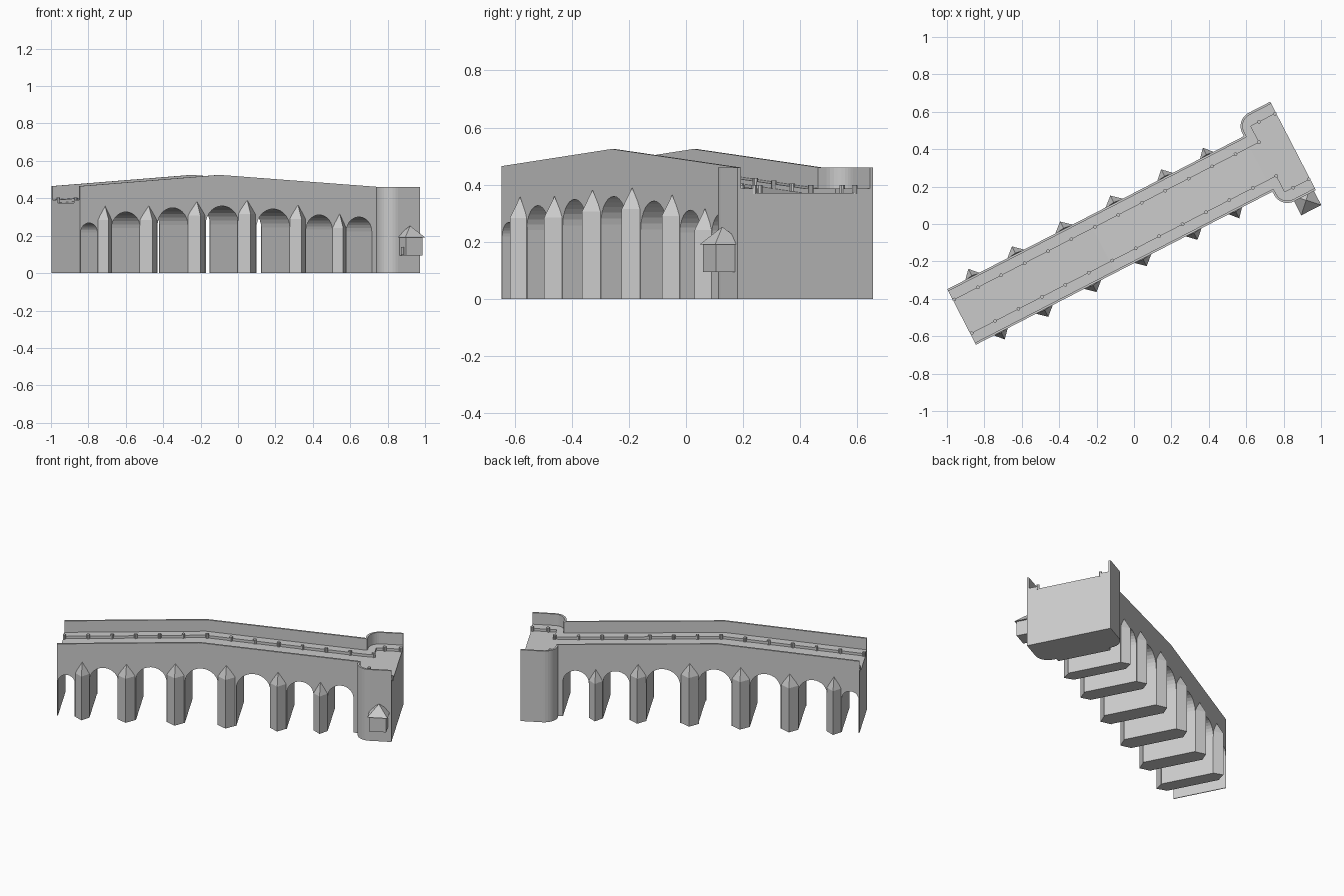
import bpy, bmesh, math
from mathutils import Vector

if "Cube" in bpy.data.objects:
    bpy.data.objects.remove(bpy.data.objects["Cube"])

ANG = math.radians(27.3)
U = Vector((math.cos(ANG), math.sin(ANG), 0))
V = Vector((-math.sin(ANG), math.cos(ANG), 0))
S0, PEAK, AB, S1 = -1.047, -0.207, 0.737, 0.947   # stations along the bridge
HW, AW = 0.167, 0.266                              # half widths: bridge, abutment
SPIRES = [(-0.897, .358), (-0.635, .36), (-0.345, .382),
          (-0.043, .39), (0.263, .365), (0.514, .317)]
ARCHES = [(-1.042, -.942, .268), (-.855, -.685, .327), (-.58, -.398, .349),
          (-.29, -.092, .359), (.015, .216, .343), (.314, .472, .311), (.556, .709, .30)]


def world(s, q, z):
    """Bridge coordinates (along, across, up) to world."""
    return U * s + V * (q - 0.019) + Vector((0, 0, z))


def top(s):
    """Parapet height at a station."""
    if s < PEAK:
        return 0.465 + (s - S0) / (PEAK - S0) * 0.06
    return 0.525 - min(1, (s - PEAK) / (AB - PEAK)) * 0.064


def finish(name, bm):
    bmesh.ops.recalc_face_normals(bm, faces=bm.faces)
    me = bpy.data.meshes.new(name)
    bm.to_mesh(me)
    bm.free()
    ob = bpy.data.objects.new(name, me)
    bpy.context.collection.objects.link(ob)
    return ob


def loft(name, a, b):
    """Closed solid between two matching outlines in bridge coordinates."""
    bm = bmesh.new()
    va = [bm.verts.new(world(*p)) for p in a]
    vb = [bm.verts.new(world(*p)) for p in b]
    bm.faces.new(va)
    bm.faces.new(vb[::-1])
    for i in range(len(va)):
        j = (i + 1) % len(va)
        bm.faces.new((va[i], va[j], vb[j], vb[i]))
    return finish(name, bm)


def plan(name, pts, z0, z1):
    return loft(name, [(s, q, z0) for s, q in pts], [(s, q, z1) for s, q in pts])


def side(name, pts, q0, q1):
    return loft(name, [(s, q0, z) for s, z in pts], [(s, q1, z) for s, z in pts])


def pyramid(name, base, apex):
    bm = bmesh.new()
    vs = [bm.verts.new(world(*p)) for p in base]
    tip = bm.verts.new(world(*apex))
    bm.faces.new(vs)
    for i in range(len(vs)):
        bm.faces.new((vs[i], vs[(i + 1) % len(vs)], tip))
    return finish(name, bm)


def rounded(inset):
    """Abutment corner from the bridge side to the far end (positive side)."""
    r = 0.08 - inset
    cs, cq = AB + 0.08, AW - 0.08
    arc = [(cs - r * math.cos(a), cq + r * math.sin(a))
           for a in [math.pi / 2 * i / 8 for i in range(9)]]
    return [(AB + inset, HW - inset)] + arc + [(S1, AW - inset)]


# arched body up to the road
outline = [(S0, 0)]
for a, b, h in ARCHES:
    r, c = (b - a) / 2, (a + b) / 2
    outline.append((a, 0))
    outline += [(c - r * math.cos(math.pi * i / 14), h - r + r * math.sin(math.pi * i / 14))
                for i in range(15)]
    outline.append((b, 0))
outline += [(AB + .01, 0)] + [(s, top(s) - .09) for s in (AB + .01, AB, PEAK, S0)]
side("arched_body", outline, -HW, HW)

# abutment block with rounded shoulders
edge = rounded(0)
plan("abutment", edge + [(s, -q) for s, q in reversed(edge)], 0, .371)

for sg, label in ((-1, "front"), (1, "back")):
    # parapet wall and sidewalk along the span
    for name, q0, q1, lo, hi in (("parapet", HW - .012, HW, -.1, 0),
                                 ("sidewalk", .10, HW - .005, -.1, -.074)):
        st = (S0, PEAK, AB + .008)
        pts = [(s, top(s) + lo) for s in st] + [(s, top(s) + hi) for s in reversed(st)]
        side(f"{label}_{name}", pts, sg * q0, sg * q1)

    # parapet and sidewalk around the abutment
    ring = rounded(0) + rounded(.012)[::-1]
    plan(f"{label}_abutment_parapet", [(s, sg * q) for s, q in ring], .36, .461)
    walk = [(AB + .005, .1), (.795, .1), (.795, .197), (S1, .197)] + rounded(.005)[::-1]
    plan(f"{label}_abutment_sidewalk", [(s, sg * q) for s, q in walk], .36, .387)

    # kerb posts
    posts = [(S0 + .008 + i * .141, .101) for i in range(14)] + [(.845, .198), (.94, .198)]
    for i, (s, q) in enumerate(posts):
        ring = [(s + .01 * math.cos(k * math.pi / 4), sg * q + .01 * math.sin(k * math.pi / 4))
                for k in range(8)]
        plan(f"{label}_post_{i}", ring, top(s) - .094, top(s) - .062)

    # pointed cutwaters with half-pyramid caps
    for i, (s, h) in enumerate(SPIRES):
        hw = (ARCHES[i + 1][0] - ARCHES[i][1]) / 2
        tri = [(s - hw, sg * (HW - .002)), (s, sg * (HW + .045)), (s + hw, sg * (HW - .002))]
        plan(f"{label}_cutwater_{i}", tri, 0, h - .075)
        pyramid(f"{label}_cap_{i}", [(a, b, h - .075) for a, b in tri], (s, sg * (HW + .004), h))

# small hut hung on the abutment
cs, cq = .876, -.29


def square(h):
    return [(cs - h, cq - h), (cs + h, cq - h), (cs + h, cq + h), (cs - h, cq + h)]


plan("hut", square(.05), .095, .195)
pyramid("hut_roof", [(s, q, .19) for s, q in square(.06)], (cs, cq, .253))
d = cs - .05
plan("hut_door", [(d - .004, -.316), (d + .004, -.316), (d + .004, -.286), (d - .004, -.286)],
     .097, .14)
